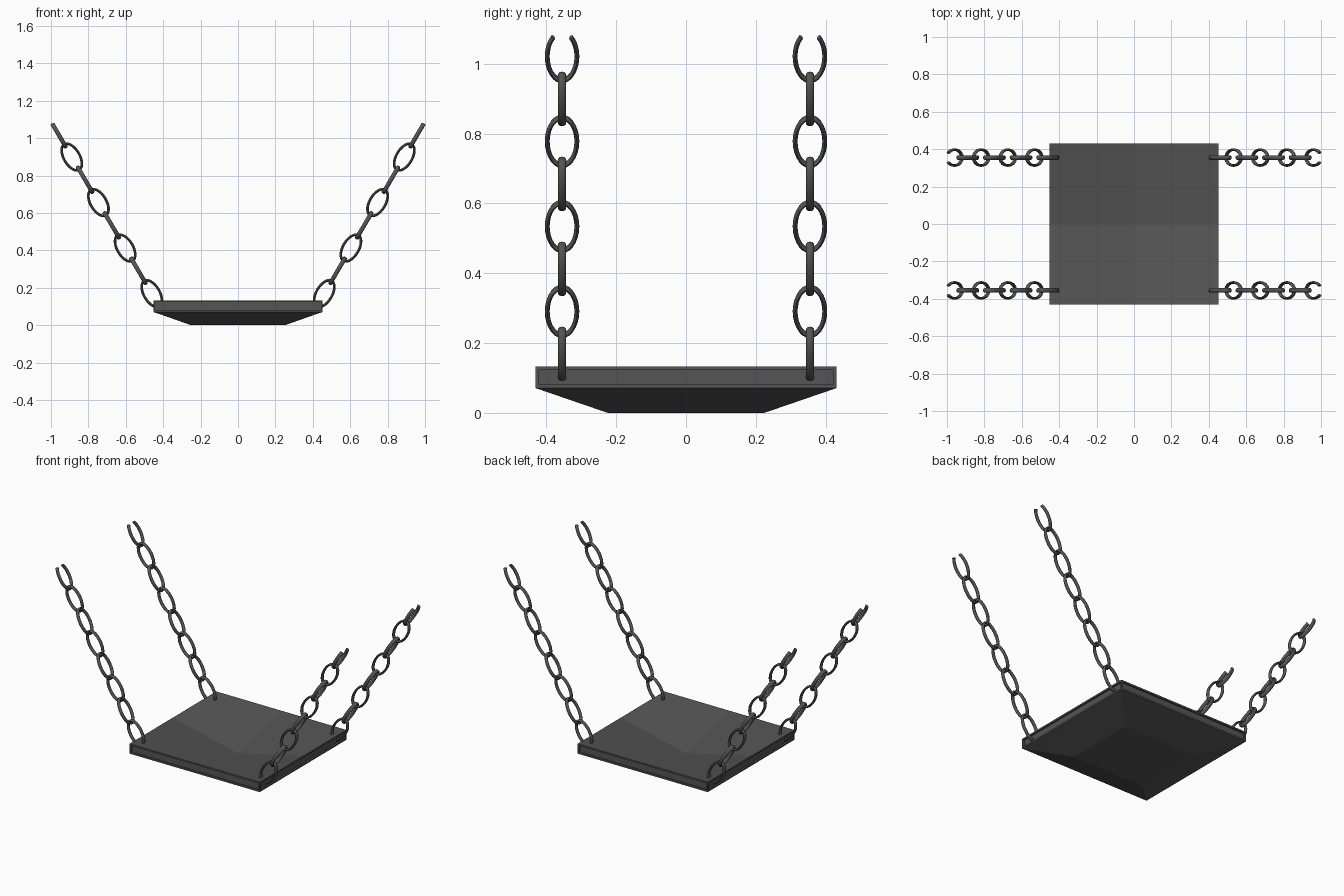
import bpy, bmesh
from math import cos, sin, pi, radians
from mathutils import Vector, Matrix

if "Cube" in bpy.data.objects:
    bpy.data.objects.remove(bpy.data.objects["Cube"])

steel = bpy.data.materials.new("dark_steel")
steel.diffuse_color = (0.09, 0.09, 0.09, 1)
steel.use_nodes = True
steel.node_tree.nodes["Principled BSDF"].inputs["Base Color"].default_value = steel.diffuse_color


def finish(bm, name):
    bmesh.ops.recalc_face_normals(bm, faces=bm.faces)
    mesh = bpy.data.meshes.new(name)
    bm.to_mesh(mesh)
    bm.free()
    mesh.materials.append(steel)
    obj = bpy.data.objects.new(name, mesh)
    bpy.context.collection.objects.link(obj)
    return obj


# Seat: slab with recessed side panels, dished top and tapered underside
bm = bmesh.new()
slab = Matrix.Translation((0, 0, 0.102)) @ Matrix.Diagonal((0.906, 0.862, 0.062, 1))
bmesh.ops.create_cube(bm, size=1, matrix=slab)
bm.normal_update()
sides = [f for f in bm.faces if abs(f.normal.z) < 0.5]
bmesh.ops.inset_individual(bm, faces=sides, thickness=0.014)
bmesh.ops.inset_individual(bm, faces=sides, thickness=0.0005, depth=-0.01)
bm.normal_update()

bottom = min(bm.faces, key=lambda f: f.calc_center_median().z)
out = bmesh.ops.extrude_face_region(bm, geom=[bottom])
for v in [g for g in out["geom"] if isinstance(g, bmesh.types.BMVert)]:
    v.co = (v.co.x * 0.555, v.co.y * 0.52, 0)
if bottom.is_valid:
    bmesh.ops.delete(bm, geom=[bottom], context="FACES_ONLY")

# Dish: four top quarters sinking towards the middle
top = max(bm.faces, key=lambda f: f.calc_center_median().z)
bmesh.ops.subdivide_edges(bm, edges=list(top.edges), cuts=1, use_grid_fill=True)
centre = min((v for v in bm.verts if v.co.z > 0.1), key=lambda v: v.co.xy.length)
centre.co.z = 0.03
loops = []
for f in centre.link_faces:
    ring = list(f.verts)
    i = ring.index(centre)
    loops.append(ring[i:] + ring[:i])
bmesh.ops.delete(bm, geom=list(centre.link_faces), context="FACES_ONLY")
for ring in loops:
    bm.faces.new(ring)
finish(bm, "seat")


# Chains: oval links alternating between two planes; the last one is cut open
def add_link(bm, centre, along, across, normal, gap=0.0, major=28, minor=8):
    half_len, half_wid, tube, thick = 0.079, 0.0425, 0.007, 0.0115
    closed = gap == 0
    count = major if closed else major + 1
    rings = []
    for i in range(count):
        a = gap + (2 * pi - 2 * gap) * i / major
        spine = along * (half_len * cos(a)) + across * (half_wid * sin(a))
        outward = (along * (cos(a) * half_wid) + across * (sin(a) * half_len)).normalized()
        rings.append([bm.verts.new(centre + spine
                                   + outward * (tube * cos(2 * pi * j / minor))
                                   + normal * (thick * sin(2 * pi * j / minor)))
                      for j in range(minor)])
    for i in range(major):
        r, s = rings[i], rings[(i + 1) % count]
        for j in range(minor):
            k = (j + 1) % minor
            bm.faces.new((r[j], s[j], s[k], r[k]))
    if not closed:
        bm.faces.new(rings[0])
        bm.faces.new(rings[-1])


start, step = Vector((0.461, 0, 0.169)), Vector((0.0713, 0, 0.1217))
along, side = step.normalized(), Vector((0, 1, 0))
flat = along.cross(side)
for sx, x_name in ((-1, "left"), (1, "right")):
    for sy, y_name in ((-1, "front"), (1, "back")):
        bm = bmesh.new()
        for k in range(8):
            across, normal = (flat, side) if k % 2 == 0 else (side, flat)
            add_link(bm, start + step * k, along, across, normal,
                     gap=radians(37) if k == 7 else 0)
        for v in bm.verts:
            v.co = (v.co.x * sx, v.co.y + sy * 0.355, v.co.z)
        chain = finish(bm, f"{y_name}_{x_name}_chain")
        bpy.ops.object.select_all(action="DESELECT")
        chain.select_set(True)
        bpy.context.view_layer.objects.active = chain
        bpy.ops.object.shade_smooth_by_angle(angle=radians(50))
